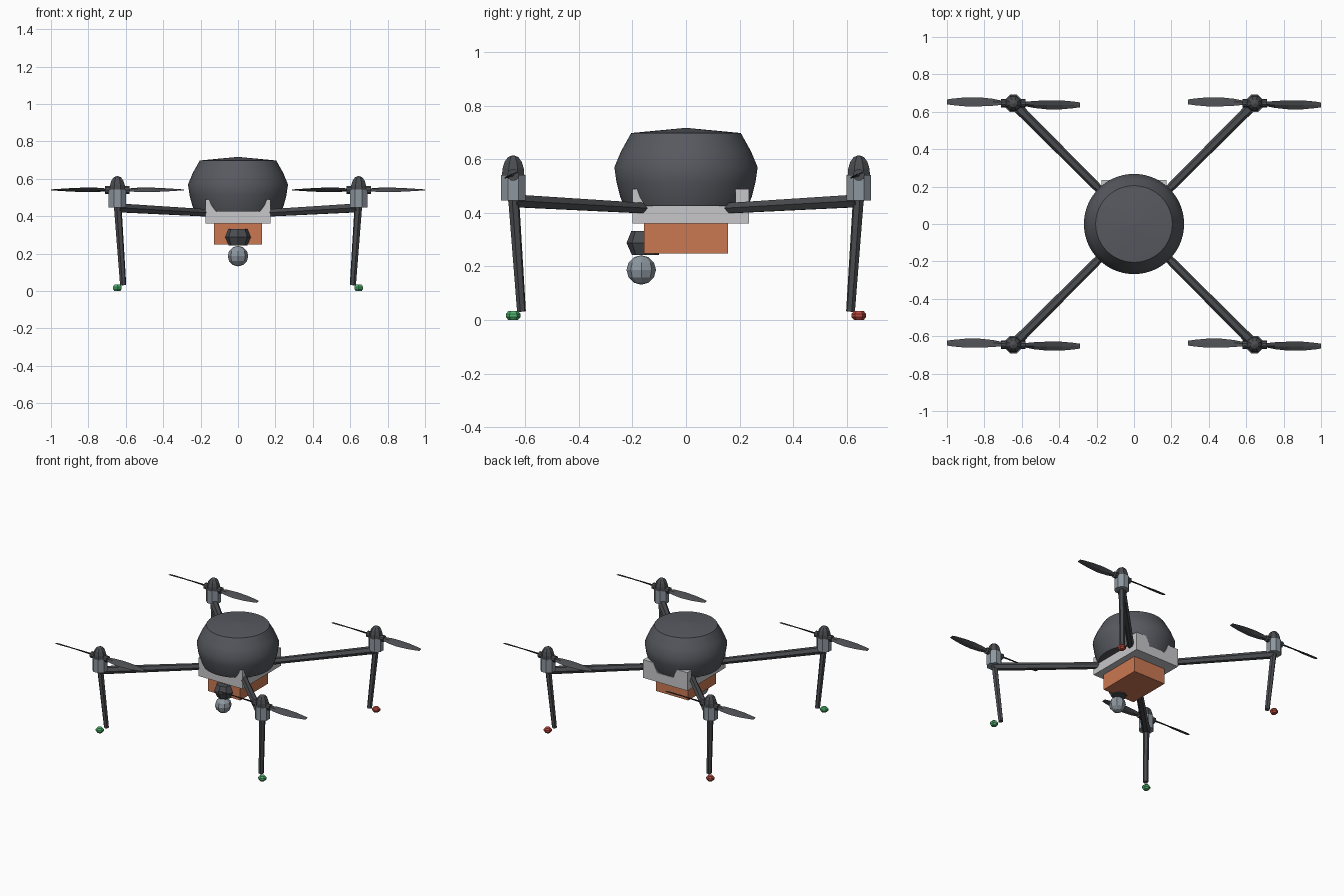
import bpy, bmesh, math
from mathutils import Vector

if "Cube" in bpy.data.objects:
    bpy.data.objects.remove(bpy.data.objects["Cube"])


def material(name, rgb):
    m = bpy.data.materials.new(name)
    m.diffuse_color = (*rgb, 1)
    m.use_nodes = True
    m.node_tree.nodes["Principled BSDF"].inputs["Base Color"].default_value = m.diffuse_color
    return m


CHARCOAL = material("charcoal", (0.095, 0.1, 0.115))
DARK = material("dark_grey", (0.07, 0.073, 0.08))
STEEL = material("steel_grey", (0.27, 0.31, 0.35))
PALE = material("pale_grey", (0.57, 0.57, 0.59))
ORANGE = material("orange", (0.60, 0.19, 0.085))
GREEN = material("green", (0.08, 0.45, 0.16))
RED = material("red", (0.50, 0.07, 0.05))


def make(name, verts, faces, mat):
    mesh = bpy.data.meshes.new(name)
    mesh.from_pydata(verts, [], faces)
    bm = bmesh.new()
    bm.from_mesh(mesh)
    bmesh.ops.recalc_face_normals(bm, faces=bm.faces)
    bm.to_mesh(mesh)
    bm.free()
    mesh.materials.append(mat)
    ob = bpy.data.objects.new(name, mesh)
    bpy.context.collection.objects.link(ob)
    return ob


def loft(name, rings, mat):
    """Skin a list of equal-length point rings and cap both ends."""
    n = len(rings[0])
    verts = [p for r in rings for p in r]
    faces = [(i * n + j, i * n + (j + 1) % n, (i + 1) * n + (j + 1) % n, (i + 1) * n + j)
             for i in range(len(rings) - 1) for j in range(n)]
    faces += [tuple(range(n)), tuple(range(len(verts) - n, len(verts)))]
    return make(name, verts, faces, mat)


def lathe(name, profile, x, y, sides, mat, phase=0.5):
    rings = []
    for r, z in profile:
        angles = [2 * math.pi * (k + phase) / sides for k in range(sides)]
        rings.append([(x + r * math.cos(a), y + r * math.sin(a), z) for a in angles])
    return loft(name, rings, mat)


def rod(name, a, b, ra, rb, sides, mat):
    a, b = Vector(a), Vector(b)
    q = (b - a).to_track_quat('Z', 'Y')
    rings = []
    for p, r in ((a, ra), (b, rb)):
        rings.append([p + q @ Vector((r * math.cos(t), r * math.sin(t), 0))
                      for t in (2 * math.pi * k / sides for k in range(sides))])
    return loft(name, rings, mat)


def box(name, x0, x1, y0, y1, z0, z1, mat):
    return loft(name, [[(x0, y0, z), (x1, y0, z), (x1, y1, z), (x0, y1, z)]
                       for z in (z0, z1)], mat)


# Smooth body shell with a nearly flat lid
shell = lathe("body_shell", [(0.232, 0.425), (0.246, 0.46), (0.26, 0.515), (0.268, 0.57),
                             (0.243, 0.63), (0.205, 0.698), (0.004, 0.717)], 0, 0, 48, CHARCOAL)
bpy.context.view_layer.objects.active = shell
shell.select_set(True)
bpy.ops.object.shade_smooth_by_angle(angle=math.radians(32))
shell.select_set(False)

# Base tray with raised corner walls, notched between the corners
box("base_tray", -0.175, 0.175, -0.2, 0.235, 0.36, 0.425, PALE)
for s, side in ((-1, "left"), (1, "right")):
    for y0, y1, end in ((-0.2, -0.15, "front"), (0.185, 0.235, "back")):
        outline = [(0.175, 0.42), (0.175, 0.49), (0.095, 0.49), (0.06, 0.42)]
        loft(f"tray_corner_{end}_{side}",
             [[(s * x, y, z) for x, z in outline] for y in (y0, y1)], PALE)

# Battery, camera mount and camera ball
box("battery", -0.127, 0.127, -0.156, 0.156, 0.248, 0.36, ORANGE)
lathe("camera_mount", [(0.05, 0.243), (0.07, 0.288), (0.052, 0.333)], 0, -0.152, 8, DARK, 0)
bm = bmesh.new()
bmesh.ops.create_uvsphere(bm, u_segments=8, v_segments=6, radius=0.055)
ball_mesh = bpy.data.meshes.new("camera_ball")
bm.to_mesh(ball_mesh)
bm.free()
ball_mesh.materials.append(STEEL)
ball = bpy.data.objects.new("camera_ball", ball_mesh)
ball.location = (0, -0.167, 0.187)
bpy.context.collection.objects.link(ball)


def blade(name, cx, cy, d):
    """Pitched blade; d = +1 or -1 is the direction along x."""
    rings = []
    # distance, half chord, pitch in degrees, half thickness
    for r, c, pitch, t in ((0.05, 0.012, 35, 0.006), (0.11, 0.022, 32, 0.005),
                           (0.18, 0.027, 27, 0.004), (0.26, 0.025, 20, 0.003),
                           (0.325, 0.018, 14, 0.002), (0.355, 0.013, 10, 0.0015)):
        a = math.radians(pitch)
        ring = []
        for u, w in ((-c, 0), (0, t), (c, 0), (0, -t)):
            v = u * math.cos(a) - w * math.sin(a) - 0.008 * min(1, r / 0.15)
            ring.append((cx + d * r, cy + d * v, 0.541 + u * math.sin(a) + w * math.cos(a)))
        rings.append(ring)
    return loft(name, rings, DARK)


# Four arms, each with motor, rotor, leg and signal foot
E = 0.645
for sx, side in ((-1, "left"), (1, "right")):
    for sy, end in ((-1, "front"), (1, "back")):
        tag = f"{end}_{side}"
        x, y = sx * E, sy * E
        rod("arm_" + tag, (sx * 0.13, sy * 0.13, 0.416), (x, y, 0.445), 0.022, 0.027, 6, DARK)
        lathe("motor_" + tag, [(0.05, 0.447), (0.05, 0.542)], x, y, 8, STEEL)
        lathe("rotor_cap_" + tag, [(0.045, 0.541), (0.043, 0.565), (0.035, 0.59),
                                   (0.021, 0.608), (0.003, 0.615)], x, y, 8, DARK)
        rod("rotor_hub_" + tag, (x - 0.066, y, 0.541), (x + 0.066, y, 0.541),
            0.022, 0.022, 10, DARK)
        blade("blade_outer_" + tag, x, y, sx)
        blade("blade_inner_" + tag, x, y, -sx)
        rod("leg_" + tag, (sx * 0.643, sy * 0.643, 0.45), (sx * 0.614, sy * 0.614, 0.032),
            0.021, 0.017, 6, DARK)
        lathe("signal_foot_" + tag, [(0.018, 0.0), (0.027, 0.011), (0.027, 0.023),
                                     (0.018, 0.034)], x, y, 6, GREEN if sy < 0 else RED)
